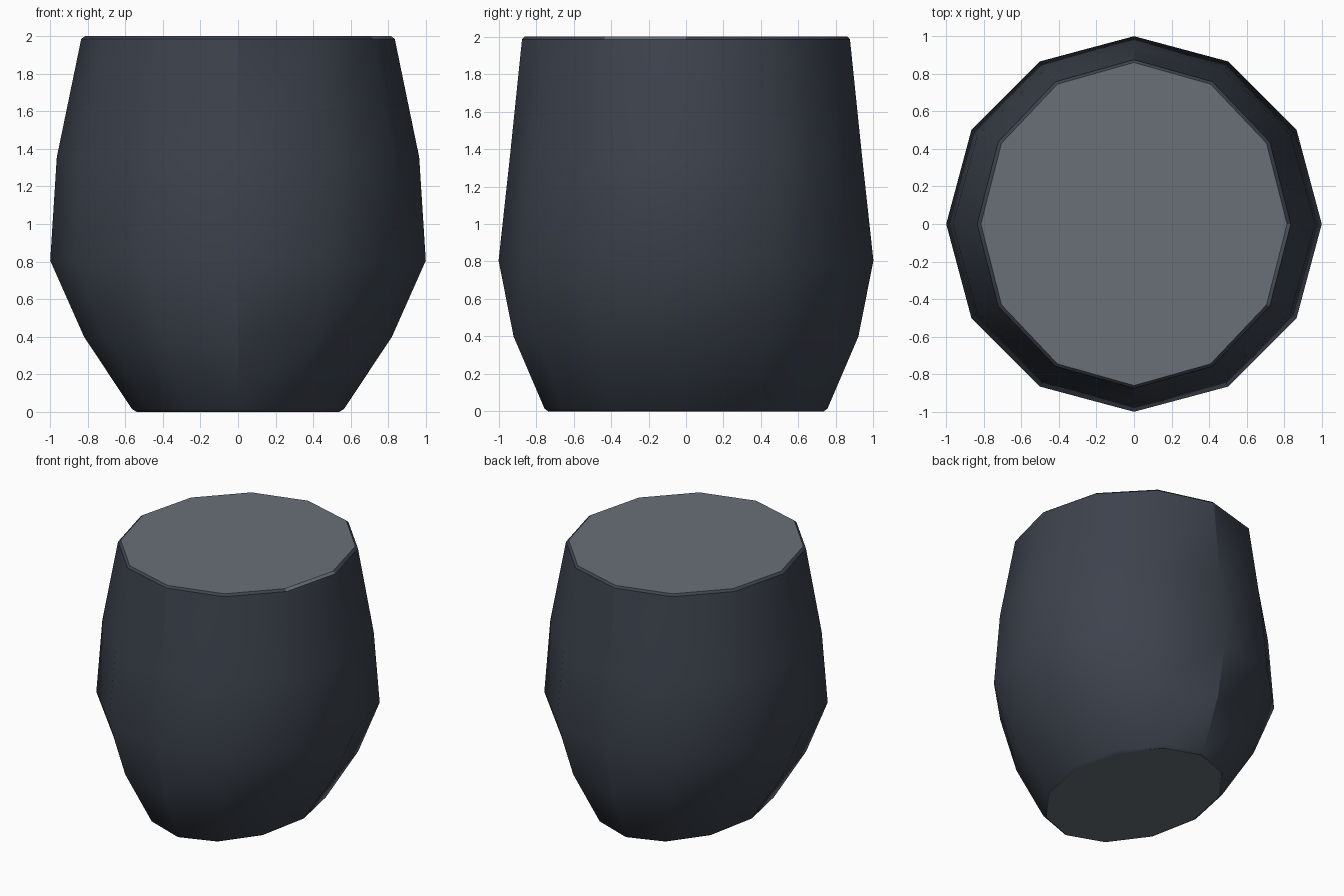
import bpy, bmesh, math

cube = bpy.data.objects.get("Cube")
if cube:
    bpy.data.objects.remove(cube, do_unlink=True)


def material(name, rgb):
    m = bpy.data.materials.new(name)
    m.use_nodes = True
    m.diffuse_color = (*rgb, 1)
    m.node_tree.nodes["Principled BSDF"].inputs["Base Color"].default_value = (*rgb, 1)
    return m


SIDES = 12
# Elliptical rings from base to rim: height, x radius, y radius
RINGS = [(0, .54, .735), (.015, .565, .755), (.4, .82, .92), (.805, 1, 1),
         (1.355, .965, .94), (1.985, .835, .875), (2, .815, .86)]

bm = bmesh.new()
rings = []
for z, rx, ry in RINGS:
    angles = [2 * math.pi * i / SIDES for i in range(SIDES)]
    rings.append([bm.verts.new((rx * math.cos(a), ry * math.sin(a), z)) for a in angles])

# Barrel walls, with narrow bevels at base and rim
for low, high in zip(rings, rings[1:]):
    for i in range(SIDES):
        j = (i + 1) % SIDES
        face = bm.faces.new((low[i], low[j], high[j], high[i]))
        # One rim bevel segment shares the lid colour
        if high is rings[-1] and i == SIDES - 1:
            face.material_index = 1

# Flat lid and base
bm.faces.new(rings[-1]).material_index = 1
bm.faces.new(rings[0][::-1]).material_index = 1

mesh = bpy.data.meshes.new("barrel_body")
bm.to_mesh(mesh)
bm.free()
mesh.materials.append(material("dark slate", (.046, .055, .074)))
mesh.materials.append(material("grey lid", (.14, .16, .185)))

body = bpy.data.objects.new("barrel_body", mesh)
bpy.context.collection.objects.link(body)
bpy.ops.object.select_all(action='DESELECT')
body.select_set(True)
bpy.context.view_layer.objects.active = body
bpy.ops.object.shade_smooth_by_angle(angle=math.radians(30))
